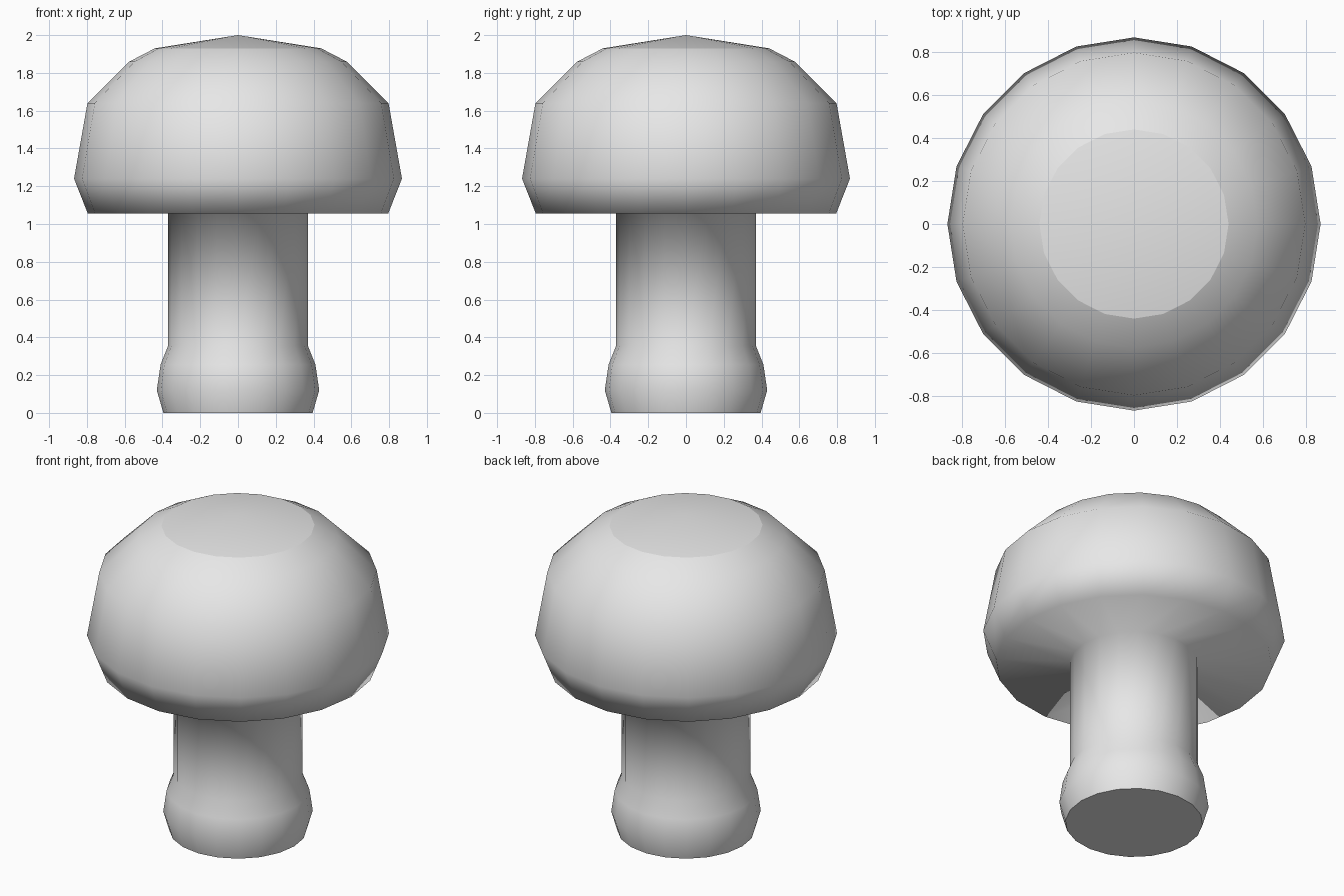
import bpy
import bmesh
from math import cos, sin, tau

SIDES = 20

old = bpy.data.objects.get("Cube")
if old:
    bpy.data.objects.remove(old, do_unlink=True)

# One plain grey for the whole model
grey = bpy.data.materials.new("light_grey")
grey.use_nodes = True
grey.diffuse_color = (0.8, 0.8, 0.8, 1)
grey.node_tree.nodes["Principled BSDF"].inputs["Base Color"].default_value = (0.8, 0.8, 0.8, 1)

# Outline as (radius, height), from the base up to the cap crown
foot = [(0.395, 0), (0.43, 0.12), (0.41, 0.255), (0.37, 0.355)]
stalk = [(0.37, 1.055)]
cap = [(0.795, 1.055), (0.868, 1.24), (0.797, 1.64), (0.575, 1.86), (0.44, 1.93)]

# Turn the outline into rings and bridge them
bm = bmesh.new()
rings = [[bm.verts.new((r * cos(tau * i / SIDES), r * sin(tau * i / SIDES), z))
          for i in range(SIDES)] for r, z in foot + stalk + cap]
for low, high in zip(rings, rings[1:]):
    for i in range(SIDES):
        j = (i + 1) % SIDES
        bm.faces.new((low[i], low[j], high[j], high[i]))

# Flat base and shallow pointed crown
bm.faces.new(rings[0][::-1])
tip = bm.verts.new((0, 0, 2))
for i in range(SIDES):
    bm.faces.new((rings[-1][i], rings[-1][(i + 1) % SIDES], tip))

# Smooth all over, with crisp edges round the base and the crown
for face in bm.faces:
    face.smooth = True
for ring in (rings[0], rings[-1]):
    for i in range(SIDES):
        bm.edges.get((ring[i], ring[(i + 1) % SIDES])).smooth = False

mesh = bpy.data.meshes.new("mushroom")
bm.to_mesh(mesh)
bm.free()
mesh.materials.append(grey)
bpy.context.collection.objects.link(bpy.data.objects.new("mushroom", mesh))
